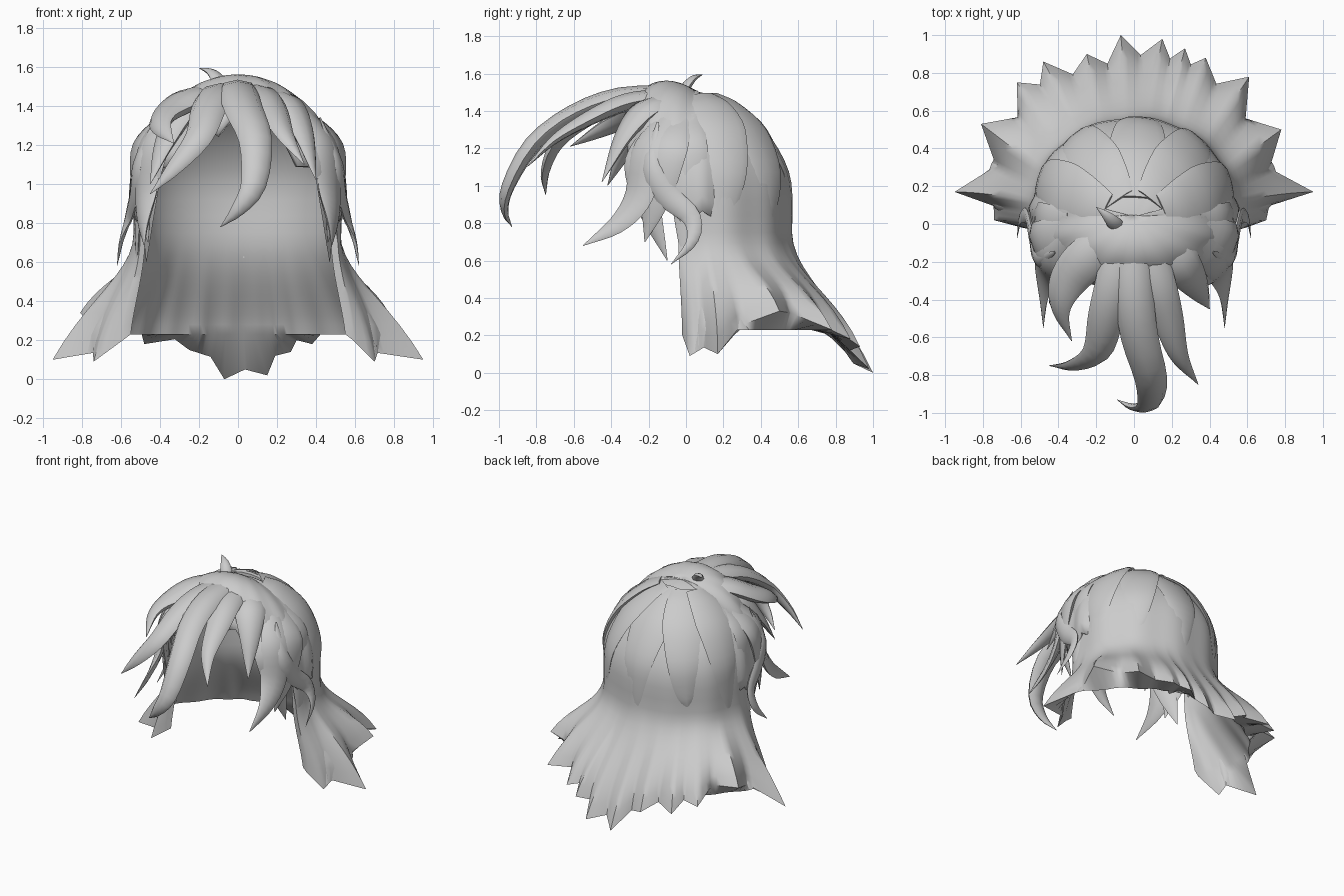
import bpy, math
from math import sin, cos, pi, radians
from mathutils import Vector

if "Cube" in bpy.data.objects:
    bpy.data.objects.remove(bpy.data.objects["Cube"])

mat = bpy.data.materials.new("light_grey")
mat.diffuse_color = (0.6, 0.6, 0.6, 1)
mat.use_nodes = True
mat.node_tree.nodes["Principled BSDF"].inputs["Base Color"].default_value = mat.diffuse_color


def make(name, verts, faces, angle=50):
    me = bpy.data.meshes.new(name)
    me.from_pydata([tuple(v) for v in verts], [], faces)
    me.materials.append(mat)
    me.shade_smooth()
    me.set_sharp_from_angle(angle=radians(angle))
    ob = bpy.data.objects.new(name, me)
    bpy.context.collection.objects.link(ob)
    return ob


def spline(pts, n):
    """Catmull-Rom samples through the points."""
    p = [Vector(q) for q in pts]
    p = [2 * p[0] - p[1]] + p + [2 * p[-1] - p[-2]]
    out = []
    for k in range(n + 1):
        s = k / n * (len(p) - 3)
        i = min(int(s), len(p) - 4)
        t = s - i
        a, b, c, d = p[i:i + 4]
        out.append(0.5 * (2 * b + (c - a) * t + (2 * a - 5 * b + 4 * c - d) * t * t
                          + (3 * b - a - 3 * c + d) * t ** 3))
    return out


def dome(a, z, k=1.0):
    """Point of the head surface at angle a (0 = back) and height z."""
    t = min(1, max(0, (z - 0.95) / 0.56))
    r = (1 - t ** (1.5 + 0.6 * sin(a) ** 2)) ** 0.5 * k
    yc = 0.1 * (1 - t * t)
    return Vector((0.53 * r * sin(a), yc + 0.465 * r * cos(a), z))


def lock(name, pts, width, thick=0.5, root=0.6, n=18, sides=8):
    """Tapered strand with a lens section, lying flat to the head."""
    path = spline(pts, n)
    verts, faces = [], []
    for i, p in enumerate(path):
        t = i / n
        tan = (path[min(i + 1, n)] - path[max(i - 1, 0)]).normalized()
        out = p - Vector((0, 0.08, 0.85))
        side = tan.cross(out).normalized()
        nor = side.cross(tan).normalized()
        w = width / 2 * (root + (1 - root) * min(1, t / 0.35)) * max(0.015, 1 - t ** 2.2)
        for j in range(sides):
            b = 2 * pi * j / sides
            verts.append(p + side * cos(b) * w + nor * sin(b) * w * thick)
    for i in range(n):
        for j in range(sides):
            k = (j + 1) % sides
            faces.append((i * sides + j, i * sides + k, (i + 1) * sides + k, (i + 1) * sides + j))
    faces += [tuple(range(sides))[::-1], tuple(range(n * sides, (n + 1) * sides))]
    return make(name, verts, faces)


# Long back sheet: tips of the flared hem, right side round to left side
tips = [(0.70, 0.02, 0.09), (0.95, 0.17, 0.10), (0.78, 0.50, 0.33), (0.61, 0.78, 0.23),
        (0.38, 0.88, 0.18), (0.27, 0.93, 0.14), (0.15, 0.98, 0.02), (-0.07, 1.00, 0.0),
        (-0.25, 0.90, 0.15), (-0.48, 0.86, 0.18), (-0.62, 0.75, 0.23), (-0.81, 0.53, 0.34),
        (-0.95, 0.17, 0.10), (-0.74, 0.02, 0.09)]
tips = [Vector(t) for t in tips]
hem = [Vector((0.59, -0.02, 0.2)), tips[0]]
for p, q in zip(tips, tips[1:]):
    m = (p + q) / 2
    k = 0.97 - 0.35 * min(0.4, (q - p).length)
    hem += [Vector((m.x * k, 0.1 + (m.y - 0.1) * k, m.z + 0.04)), q]
hem.append(Vector((-0.59, -0.02, 0.2)))
line = []
for i, (p, q) in enumerate(zip(hem, hem[1:])):
    for s in (0, 0.25, 0.5, 0.75):
        line.append(p.lerp(q, s ** 1.4 if i % 2 == 0 else 1 - (1 - s) ** 1.4))
line.append(hem[-1])
# Smoothed hem, so the notches only show near the bottom
env = []
for i in range(len(line)):
    w = min(6, i, len(line) - 1 - i)
    env.append(sum(line[i - w:i + w + 1], Vector()) / (2 * w + 1))


def column(h, e, inner):
    a = math.atan2(e.x, e.y - 0.1) * 1.06
    k = 0.94 if inner else 1 + 0.01 * sin(a * 11)
    drop = Vector((0, 0, 0.04 if inner else 0))
    pts = [dome(a, 1.51 - 0.76 * (i / 14) ** 1.7, k) - drop * (1 - i / 14) for i in range(15)]
    q = 0.8 + 0.16 * sin(a) ** 4
    end = Vector((e.x * q, 0.1 + (e.y - 0.1) * q, 0.23)) if inner else h
    goal = end if inner else e.lerp(h, 0.35)
    p0 = pts[-1]
    c1 = p0 - Vector((0, 0, 0.2))
    c2 = p0.lerp(goal, 0.74) + Vector((0, 0, 0.03 if inner else 0.12))
    for i in range(1, 11):
        t = i / 10
        s = 1 - t
        pts.append(p0 * s ** 3 + c1 * 3 * s * s * t + c2 * 3 * s * t * t + end * t ** 3)
    return pts


cols = [column(h, e, False) + column(h, e, True)[::-1] for h, e in zip(line, env)]
R = len(cols[0])
faces = [(c * R + r, c * R + (r + 1) % R, (c + 1) * R + (r + 1) % R, (c + 1) * R + r)
         for c in range(len(cols) - 1) for r in range(R)]
faces += [(r, R - 1 - r, R - 2 - r, r + 1) for r in range(R // 2 - 1)]
o = (len(cols) - 1) * R
faces += [(o + r + 1, o + R - 2 - r, o + R - 1 - r, o + r) for r in range(R // 2 - 1)]
make("back_hair", [v for c in cols for v in c], faces)

# Front cap fanning out from the crown, with a jagged lower edge
verts, faces = [], []
N, M = 54, 12
for c in range(N + 1):
    a = radians(-108 + 216 * c / N)
    saw = abs((c % 6) / 3 - 1)
    end = radians(57 + 42 * abs(sin(a)) ** 2.2 + 9 * saw)
    for r in range(M + 1):
        f = 0.005 + end * r / M
        k = sin(f) * (1 + 0.025 * (1 - 2 * saw) * r / M)
        verts.append((0.535 * k * sin(a), 0.04 - 0.42 * k * cos(a),
                      0.95 + 0.55 * cos(f) + 0.125 * max(0, cos(a)) * sin(2 * f)))
for c in range(N):
    for r in range(M):
        i = c * (M + 1) + r
        faces.append((i, i + M + 1, i + M + 2, i + 1))
cap = make("front_cap", verts, faces)
sol = cap.modifiers.new("thickness", "SOLIDIFY")
sol.thickness, sol.offset = 0.03, 0

# Fringe strands sweeping forward
lock("fringe_centre", [(0, -0.05, 1.48), (0, -0.35, 1.47), (0.03, -0.6, 1.38), (0.09, -0.82, 1.22),
                       (0.08, -0.95, 1.0), (0, -0.97, 0.87), (-0.09, -0.93, 0.78)], 0.22, 0.55, 0.9)
lock("fringe_left", [(-0.05, -0.05, 1.47), (-0.1, -0.3, 1.46), (-0.15, -0.5, 1.38),
                     (-0.2, -0.68, 1.24), (-0.33, -0.75, 1.08), (-0.45, -0.75, 0.95)], 0.22, 0.5, 0.9)
lock("fringe_right", [(0.05, -0.05, 1.47), (0.12, -0.3, 1.45), (0.18, -0.5, 1.37),
                      (0.24, -0.7, 1.25), (0.34, -0.85, 1.1)], 0.21, 0.5, 0.9)
lock("fringe_curl", [(-0.08, 0, 1.46), (-0.22, -0.15, 1.45), (-0.35, -0.3, 1.37),
                     (-0.39, -0.45, 1.3), (-0.33, -0.62, 1.21)], 0.26, 0.45)
lock("fringe_outer", [(0.1, 0, 1.46), (0.24, -0.2, 1.41), (0.33, -0.33, 1.27),
                      (0.4, -0.45, 1.02)], 0.24)
lock("fringe_outer_left", [(-0.1, 0, 1.45), (-0.28, -0.2, 1.37), (-0.38, -0.32, 1.2),
                           (-0.45, -0.42, 1.0)], 0.22)

# Side strands, mirrored
sides = {
    "side_curl": ([(0.42, -0.15, 1.34), (0.51, -0.19, 1.12), (0.53, -0.1, 0.95),
                   (0.56, 0.03, 0.83), (0.6, 0.03, 0.7), (0.62, -0.08, 0.58)], 0.15, 0.35, 0.1),
    "temple_lock": ([(0.34, -0.1, 1.37), (0.45, -0.2, 1.2), (0.47, -0.25, 0.95),
                     (0.48, -0.36, 0.8), (0.48, -0.55, 0.68)], 0.24, 0.3, 0.6),
    "cheek_lock": ([(0.32, -0.05, 1.37), (0.47, -0.12, 1.2), (0.49, -0.16, 0.95),
                    (0.46, -0.22, 0.7)], 0.32, 0.3, 0.6),
    "jaw_lock": ([(0.3, -0.1, 1.37), (0.43, -0.23, 1.15), (0.46, -0.2, 0.9),
                  (0.47, -0.1, 0.6)], 0.26, 0.25, 0.6),
    "ear_lock": ([(0.34, 0, 1.37), (0.48, 0, 1.2), (0.51, 0, 0.9),
                  (0.52, -0.01, 0.55)], 0.26, 0.25, 0.6),
}
for name, (pts, w, th, root) in sides.items():
    for s, tag in ((1, "right"), (-1, "left")):
        lock(f"{name}_{tag}", [(s * x, y, z) for x, y, z in pts], w, th, root)

# Flat layered strands hugging the back of the head
for i, (deg, low, w) in enumerate([(72, 0.62, 0.32), (40, 0.74, 0.34), (3, 0.62, 0.36),
                                   (-36, 0.78, 0.34), (-70, 0.68, 0.32)]):
    heights = [1.48, 1.42, 1.28, 1.08, 0.88, low]
    pts = [dome(radians(deg) * (0.9 + 0.04 * k), z, 0.985) for k, z in enumerate(heights)]
    lock(f"back_lock_{i + 1}", pts, w, 0.18, 0.55)

# Small upright tuft on the crown
lock("crown_tuft", [(-0.07, -0.03, 1.46), (-0.1, 0, 1.53), (-0.14, 0.04, 1.575),
                    (-0.2, 0.09, 1.595)], 0.09, 0.6, 0.8, 10)
